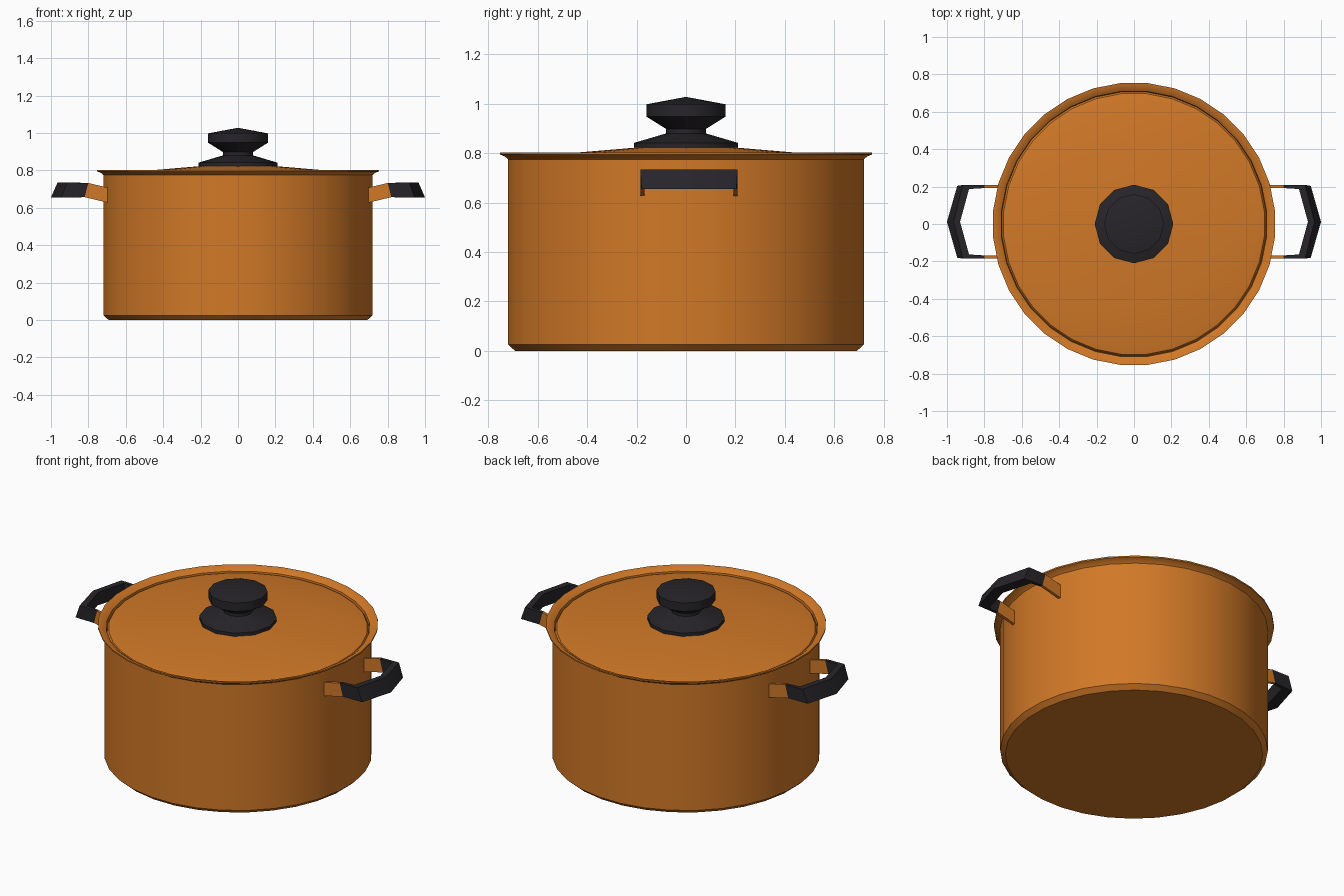
import bpy, bmesh, math

if "Cube" in bpy.data.objects:
    bpy.data.objects.remove(bpy.data.objects["Cube"])


def material(name, color):
    m = bpy.data.materials.new(name)
    m.diffuse_color = (*color, 1)
    m.use_nodes = True
    m.node_tree.nodes["Principled BSDF"].inputs["Base Color"].default_value = m.diffuse_color
    return m


ORANGE = material("orange_enamel", (0.64, 0.19, 0.02))
BLACK = material("black_plastic", (0.02, 0.018, 0.022))


def finish(name, bm, mat, angle):
    bmesh.ops.recalc_face_normals(bm, faces=bm.faces[:])
    me = bpy.data.meshes.new(name)
    bm.to_mesh(me)
    bm.free()
    ob = bpy.data.objects.new(name, me)
    bpy.context.collection.objects.link(ob)
    me.materials.append(mat)
    bpy.ops.object.select_all(action='DESELECT')
    ob.select_set(True)
    bpy.context.view_layer.objects.active = ob
    bpy.ops.object.shade_smooth_by_angle(angle=math.radians(angle))
    return ob


def lathe(name, profile, sides, offset, mat, angle=35):
    """Revolve (radius, z) points around z; radius 0 makes a pole."""
    bm = bmesh.new()
    rings = []
    for r, z in profile:
        n = sides if r > 0 else 1
        rings.append([bm.verts.new((r * math.cos((i + offset) * math.tau / sides),
                                    r * math.sin((i + offset) * math.tau / sides), z))
                      for i in range(n)])
    for a, b in zip(rings, rings[1:]):
        for i in range(sides):
            j = (i + 1) % sides
            quad = [a[i % len(a)], a[j % len(a)], b[j % len(b)], b[i % len(b)]]
            bm.faces.new(list(dict.fromkeys(quad)))
    return finish(name, bm, mat, angle)


def sweep(name, sections, mat):
    """Skin a run of four-point cross-sections with end caps."""
    bm = bmesh.new()
    rings = [[bm.verts.new(p) for p in s] for s in sections]
    for a, b in zip(rings, rings[1:]):
        for i in range(4):
            j = (i + 1) % 4
            bm.faces.new((a[i], a[j], b[j], b[i]))
    bm.faces.new(rings[0])
    bm.faces.new(rings[-1])
    return finish(name, bm, mat, 30)


# Pot body with flared rim and inner lip
lathe("pot_body", [(0, 0), (0.695, 0), (0.723, 0.025), (0.723, 0.775), (0.737, 0.787),
                   (0.757, 0.795), (0.757, 0.803), (0.735, 0.799), (0.712, 0.783),
                   (0.708, 0.74)], 32, 0.5, ORANGE)

# Domed lid
lathe("lid", [(0.709, 0.765), (0.70, 0.778), (0.66, 0.786), (0.44, 0.803),
              (0.2, 0.823), (0, 0.826)], 32, 0.5, ORANGE)

# Lid knob
lathe("lid_knob", [(0, 0.815), (0.21, 0.815), (0.21, 0.842), (0.115, 0.87), (0.08, 0.88),
                   (0.08, 0.898), (0.16, 0.948), (0.16, 0.998), (0, 1.028)], 12, 0, BLACK)

# Side handles: thin brackets and a bent grip, mirrored to both sides
YC = 0.012
root = [(0.69, 0.197, 0.626), (0.69, 0.197, 0.706), (0.69, 0.180, 0.706), (0.69, 0.180, 0.626)]
joint = [(0.82, 0.197, 0.657), (0.80, 0.197, 0.733), (0.80, 0.180, 0.733), (0.82, 0.180, 0.657)]
corner = [(0.945, 0.192, 0.655), (0.915, 0.197, 0.735), (0.882, 0.175, 0.735), (0.885, 0.175, 0.655)]
middle = [(1.0, 0, 0.655), (0.965, 0, 0.735), (0.93, 0, 0.735), (0.935, 0, 0.655)]


def placed(section, sx, sy):
    return [(sx * x, YC + sy * y, z) for x, y, z in section]


for side, sx in (("right", 1), ("left", -1)):
    sweep(f"{side}_handle_grip",
          [placed(joint, sx, 1), placed(corner, sx, 1), placed(middle, sx, 1),
           placed(corner, sx, -1), placed(joint, sx, -1)], BLACK)
    for end, sy in (("back", 1), ("front", -1)):
        sweep(f"{side}_{end}_bracket", [placed(root, sx, sy), placed(joint, sx, sy)], ORANGE)
